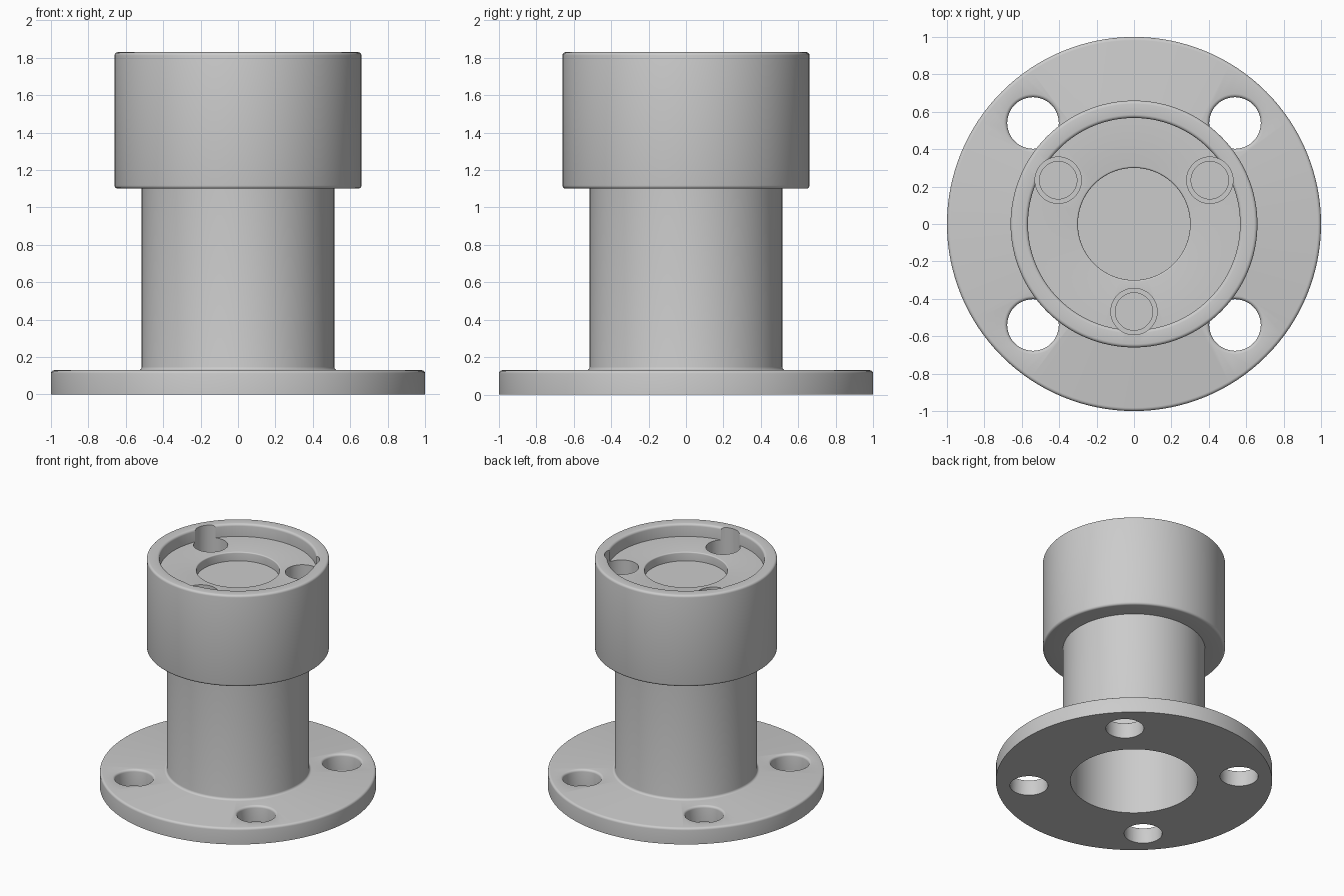
import bpy, bmesh, math
from mathutils import Vector

if "Cube" in bpy.data.objects:
    bpy.data.objects.remove(bpy.data.objects["Cube"], do_unlink=True)

FILLET = 0.018

metal = bpy.data.materials.new("grey metal")
metal.use_nodes = True
grey = (0.6, 0.6, 0.6, 1)
metal.diffuse_color = grey
metal.node_tree.nodes["Principled BSDF"].inputs["Base Color"].default_value = grey


def rounded(corners, steps=4):
    """Round each (radius, height, fillet) corner of a right-angled profile."""
    points = []
    for i, (r, z, f) in enumerate(corners):
        p = Vector((r, z))
        if not f:
            points.append(p)
            continue
        a = (Vector(corners[i - 1][:2]) - p).normalized() * f
        b = (Vector(corners[i + 1][:2]) - p).normalized() * f
        for k in range(steps + 1):
            t = k / steps * math.pi / 2
            points.append(p + a * (1 - math.sin(t)) + b * (1 - math.cos(t)))
    return points


def lathe(name, points, segments, location=(0, 0, 0)):
    """Spin a profile that starts and ends on the axis into a closed solid."""
    bm = bmesh.new()
    verts = [bm.verts.new((p[0], 0, p[1])) for p in points]
    edges = [bm.edges.new(pair) for pair in zip(verts, verts[1:])]
    bmesh.ops.spin(bm, geom=verts + edges, cent=(0, 0, 0), axis=(0, 0, 1),
                   angle=math.tau, steps=segments, use_merge=True)
    bmesh.ops.remove_doubles(bm, verts=bm.verts[:], dist=1e-5)
    bmesh.ops.recalc_face_normals(bm, faces=bm.faces[:])
    mesh = bpy.data.meshes.new(name)
    bm.to_mesh(mesh)
    bm.free()
    mesh.materials.append(metal)
    obj = bpy.data.objects.new(name, mesh)
    obj.location = location
    bpy.context.collection.objects.link(obj)
    return obj


# Body sections, from the lower bore round the outside to the top recess
lower_bore = [(0, 1.1, 0), (0.46, 1.1, 0), (0.46, 0, 0)]
flange = [(1, 0, 0), (1, 0.13, FILLET)]
column = [(0.515, 0.13, FILLET), (0.515, 1.1, 0)]
cap = [(0.66, 1.1, FILLET), (0.66, 1.83, FILLET)]
recess = [(0.567, 1.83, FILLET), (0.567, 1.73, 0)]
pocket = [(0.3, 1.73, FILLET / 2), (0.3, 1.66, 0), (0, 1.66, 0)]
body = lathe("flanged_coupling",
             rounded(lower_bore + flange + column + cap + recess + pocket), 128)

# Flange bolt holes, with a rounded upper lip
cutters = []
bolt_profile = rounded([(0, -0.1, 0), (0.138, -0.1, 0), (0.138, 0.13, FILLET),
                        (0.25, 0.13, 0), (0.25, 0.14, 0), (0, 0.14, 0)])
# Only the flared lip up to the flange surface does any cutting
bolt_profile = [p for p in bolt_profile if p[0] < 0.2]
for x in (-0.54, 0.54):
    for y in (-0.54, 0.54):
        cutters.append(lathe("bolt_hole_cutter", bolt_profile, 48, (x, y, 0)))

# Three stepped screw holes that notch the recess wall
screw_profile = [(0, 1.42), (0.1, 1.42), (0.1, 1.6), (0.124, 1.6), (0.124, 1.9), (0, 1.9)]
for i in range(3):
    a = math.radians(30 + 120 * i)
    cutters.append(lathe("screw_hole_cutter", screw_profile, 48,
                         (0.468 * math.cos(a), 0.468 * math.sin(a), 0)))

# Cut the holes and remove the cutters
bpy.context.view_layer.objects.active = body
for cutter in cutters:
    cutter.hide_render = True
    mod = body.modifiers.new("hole", 'BOOLEAN')
    mod.operation = 'DIFFERENCE'
    mod.solver = 'EXACT'
    mod.object = cutter
    bpy.ops.object.modifier_apply(modifier=mod.name)
    bpy.data.objects.remove(cutter, do_unlink=True)

# Smooth the round walls and fillets, keep real edges sharp
bpy.ops.object.select_all(action='DESELECT')
body.select_set(True)
bpy.ops.object.shade_smooth_by_angle(angle=math.radians(30))
